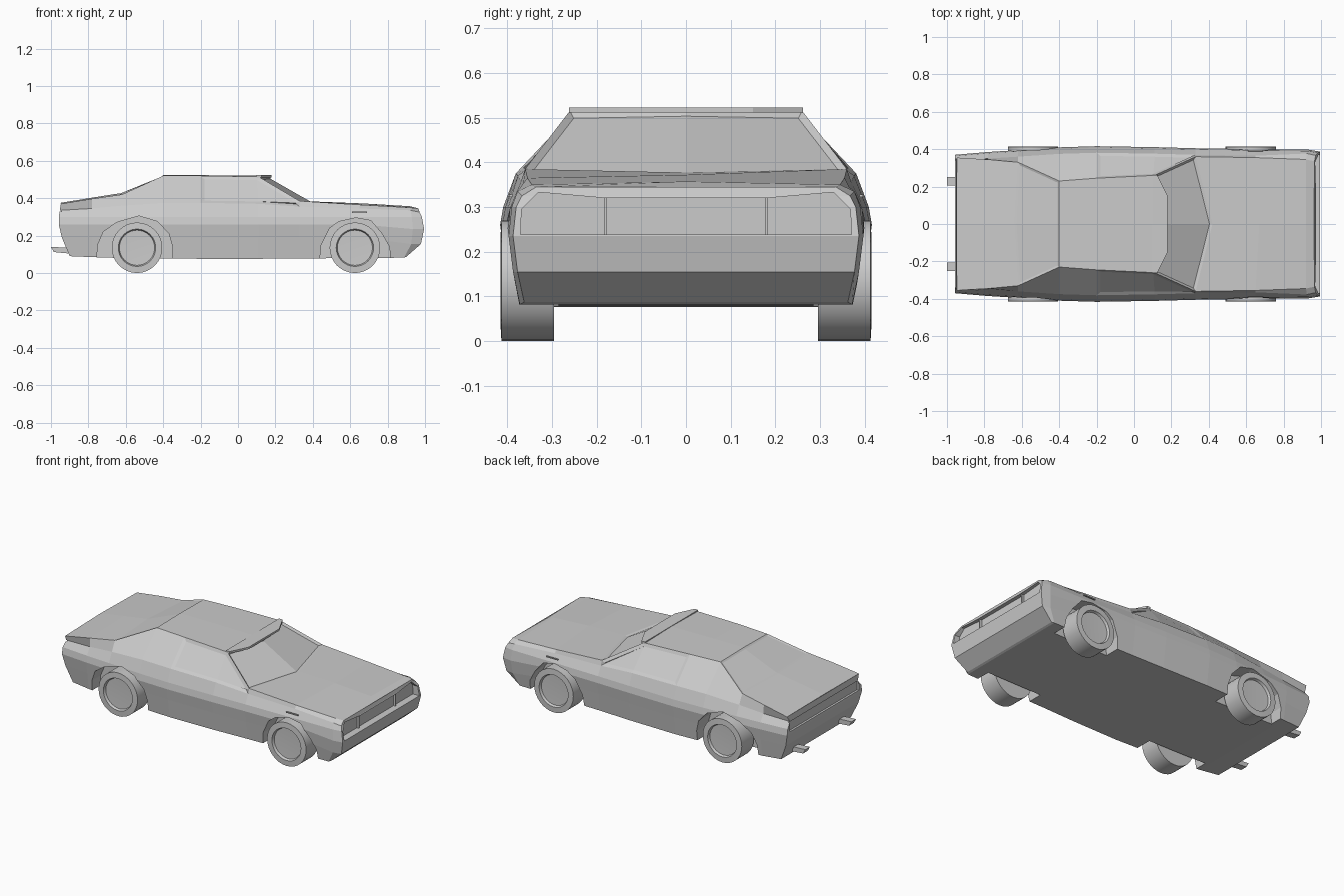
import bpy, bmesh, math
from mathutils import Vector

if "Cube" in bpy.data.objects:
    bpy.data.objects.remove(bpy.data.objects["Cube"], do_unlink=True)

paint = bpy.data.materials.new("plain grey")
paint.use_nodes = True
GREY = (0.6, 0.6, 0.6, 1)
paint.diffuse_color = GREY
paint.node_tree.nodes["Principled BSDF"].inputs["Base Color"].default_value = GREY


def finish(name, bm):
    bmesh.ops.recalc_face_normals(bm, faces=bm.faces)
    mesh = bpy.data.meshes.new(name)
    bm.to_mesh(mesh)
    bm.free()
    mesh.materials.append(paint)
    obj = bpy.data.objects.new(name, mesh)
    bpy.context.scene.collection.objects.link(obj)
    return obj


def prism(name, outline, start, stop):
    """Sweep a closed outline from the start vector to the stop vector."""
    bm = bmesh.new()
    a, b = ([bm.verts.new(Vector(p) + Vector(s)) for p in outline] for s in (start, stop))
    bm.faces.new(a)
    bm.faces.new(b)
    for i in range(len(a)):
        j = (i + 1) % len(a)
        bm.faces.new((a[i], a[j], b[j], b[i]))
    return finish(name, bm)


def box(name, x, y, z):
    outline = [(x[0], 0, z[0]), (x[1], 0, z[0]), (x[1], 0, z[1]), (x[0], 0, z[1])]
    return prism(name, outline, (0, y[0], 0), (0, y[1], 0))


# Body stations: x, half width, low z, belt z, edge y, edge z, centre x, centre z
STATIONS = [
    (-0.95, 0.37, 0.09, 0.335, 0.355, 0.37, -0.95, 0.375),
    (-0.78, 0.385, 0.085, 0.345, 0.345, 0.397, -0.785, 0.402),
    (-0.62, 0.395, 0.08, 0.36, 0.33, 0.42, -0.64, 0.425),
    (-0.40, 0.41, 0.078, 0.375, 0.23, 0.52, -0.40, 0.523),
    (-0.20, 0.416, 0.076, 0.375, 0.245, 0.52, -0.20, 0.523),
    (0.11, 0.411, 0.076, 0.37, 0.26, 0.515, 0.17, 0.52),
    (0.33, 0.405, 0.078, 0.355, 0.36, 0.385, 0.42, 0.377),
    (0.65, 0.40, 0.08, 0.345, 0.355, 0.365, 0.67, 0.372),
    (0.92, 0.397, 0.082, 0.335, 0.345, 0.35, 0.92, 0.357),
    (0.965, 0.387, 0.087, 0.325, 0.335, 0.345, 0.962, 0.34),
]
# How far each level leans at the two ends
TAIL = (0.05, 0.008, -0.008, -0.008, -0.003, 0.003, 0)
NOSE = (-0.065, 0.013, 0.03, 0.018, 0.006, 0, 0)


def station_points(i):
    x, w, low, belt, ye, ze, xc, zc = STATIONS[i]
    last = len(STATIONS) - 1
    lean = {0: TAIL, last: NOSE, last - 1: [0.5 * v for v in NOSE]}.get(i, [0] * 7)
    front = i >= last - 1
    levels = [(w - 0.025, low), (w - 0.01, 0.155 if front else 0.19),
              (w, 0.235 if front else 0.26), (w - 0.007, 0.3),
              (w - 0.035 if not front else w - 0.02, belt), (ye, ze)]
    half = [(x + d, y, z) for (y, z), d in zip(levels, lean)]
    return half + [(xc, 0, zc)] + [(px, -y, z) for px, y, z in reversed(half)]


# Body shell, lofted from tail to nose
bm = bmesh.new()
rings = [[bm.verts.new(p) for p in station_points(i)] for i in range(len(STATIONS))]
n = len(rings[0])
skin = {}
for s in range(len(rings) - 1):
    a, b = rings[s], rings[s + 1]
    for k in range(n):
        m = (k + 1) % n
        skin[s, k] = bm.faces.new((a[k], a[m], b[m], b[k]))
for ring in (rings[0], rings[-1]):
    for k in range(5):
        bm.faces.new((ring[k], ring[k + 1], ring[n - 2 - k], ring[n - 1 - k]))
    bm.faces.new((ring[5], ring[6], ring[7]))
bmesh.ops.recalc_face_normals(bm, faces=bm.faces)
# Sunken windscreen, rear window and side windows
panes = [([(5, 5), (5, 6)], 0.012, -0.012), ([(2, 5), (2, 6)], 0.012, -0.004),
         ([(4, 4), (5, 4)], 0.02, -0.005), ([(4, 7), (5, 7)], 0.02, -0.005)]
for keys, rim, sink in panes:
    bmesh.ops.inset_region(bm, faces=[skin[k] for k in keys], thickness=rim,
                           depth=sink, use_even_offset=True)
body = finish("body", bm)

# Wheel arches, grille opening and tail panel cut from the body
rear_arch = [(-0.76, 0, 0), (-0.75, 0, 0.15), (-0.72, 0, 0.22), (-0.65, 0, 0.27), (-0.53, 0, 0.305),
             (-0.43, 0, 0.275), (-0.37, 0, 0.21), (-0.35, 0, 0.14), (-0.35, 0, 0)]
front_arch = [(0.43, 0, 0), (0.445, 0, 0.15), (0.49, 0, 0.24), (0.54, 0, 0.275), (0.63, 0, 0.295),
              (0.71, 0, 0.28), (0.77, 0, 0.21), (0.81, 0, 0.14), (0.82, 0, 0)]
cutters = []
for side in (-1, 1):
    for arch in (rear_arch, front_arch):
        cutters.append(prism("arch_cutter", arch, (0, 0.285 * side, 0), (0, 0.5 * side, 0)))
opening = [(0.37, 0.238), (0.368, 0.295), (0.33, 0.333), (0.18, 0.32)]
opening = [(0, y, z) for y, z in opening] + [(0, -y, z) for y, z in reversed(opening)]
cutters.append(prism("grille_cutter", opening, (0.95, 0, 0), (1.1, 0, 0)))
cutters.append(box("tail_cutter", (-1.1, -0.945), (-0.34, 0.34), (0.275, 0.335)))
bpy.context.view_layer.objects.active = body
for cutter in cutters:
    cutter.hide_render = True
    cut = body.modifiers.new("cut", "BOOLEAN")
    cut.operation = "DIFFERENCE"
    cut.solver = "EXACT"
    cut.object = cutter
    bpy.ops.object.modifier_apply(modifier=cut.name)
    bpy.data.objects.remove(cutter, do_unlink=True)

# Roof visor over the windscreen
visor = [(0.10, 0.262), (0.125, 0.262), (0.18, 0.15)]
visor = [(x, y, 0) for x, y in visor] + [(x, -y, 0) for x, y in reversed(visor)]
prism("roof_visor", visor, (0, 0, 0.511), (0, 0, 0.523))


def wheel(name, x, side):
    """Tyre with a rim lip and a sunken flat disc, turned about the axle."""
    profile = [(0, 0.295), (0.135, 0.295), (0.135, 0.413), (0.1, 0.415), (0.094, 0.4), (0, 0.397)]
    bm = bmesh.new()
    verts = [bm.verts.new((r, y * side, 0)) for r, y in profile]
    edges = [bm.edges.new(pair) for pair in zip(verts, verts[1:])]
    bmesh.ops.spin(bm, geom=verts + edges, cent=(0, 0, 0), axis=(0, 1, 0),
                   angle=math.tau, steps=32, use_merge=True)
    bmesh.ops.remove_doubles(bm, verts=bm.verts, dist=0.0005)
    bmesh.ops.translate(bm, verts=bm.verts, vec=(x, 0, 0.135))
    obj = finish(name, bm)
    bpy.ops.object.select_all(action="DESELECT")
    obj.select_set(True)
    bpy.context.view_layer.objects.active = obj
    bpy.ops.object.shade_smooth_by_angle(angle=math.radians(30))


for side, label in ((-1, "near"), (1, "far")):
    wheel("rear_wheel_" + label, -0.54, side)
    wheel("front_wheel_" + label, 0.625, side)
    # Exhaust pipe, grille divider and side marker
    pipe = [(-1.0, 0, 0.14), (-0.985, 0, 0.112), (-0.91, 0, 0.105), (-0.91, 0, 0.135)]
    prism("exhaust_" + label, pipe, (0, 0.205 * side, 0), (0, 0.25 * side, 0))
    box("grille_divider_" + label, (0.945, 0.965), (0.178 * side, 0.184 * side), (0.236, 0.322))
    box("side_marker_" + label, (0.61, 0.69), (0.388 * side, 0.396 * side), (0.322, 0.328))
